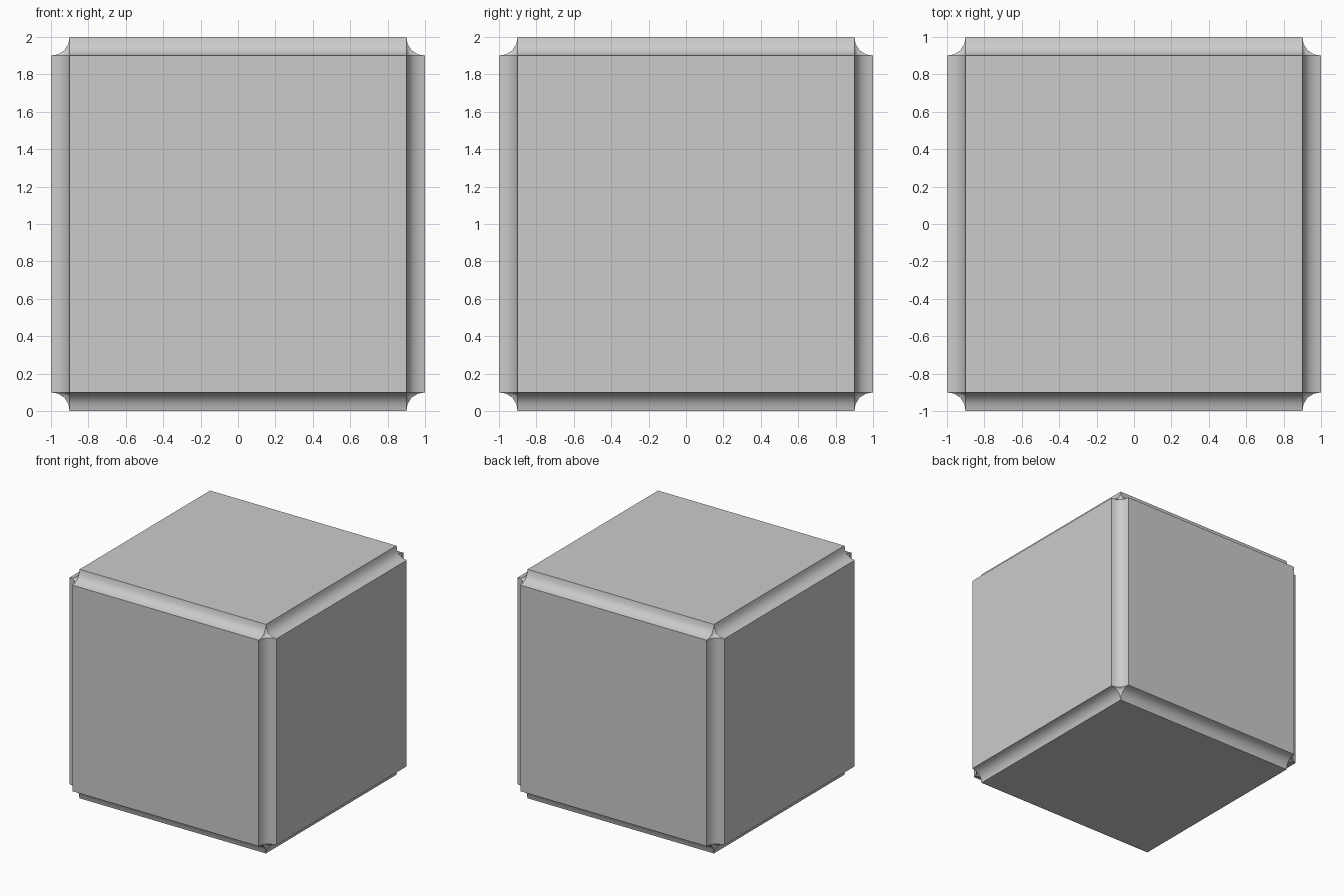
import bpy

if "Cube" in bpy.data.objects:
    bpy.data.objects.remove(bpy.data.objects["Cube"])

# Cube body
bpy.ops.mesh.primitive_cube_add(size=2, location=(0, 0, 1))
cube = bpy.context.object
cube.name = "coved_cube"

# Concave bevel along all edges
bevel = cube.modifiers.new("cove", 'BEVEL')
bevel.width = 0.1
bevel.segments = 4
bevel.profile = 0.08
bevel.limit_method = 'NONE'
bpy.ops.object.modifier_apply(modifier=bevel.name)

# Smooth coves, crisp face borders
bpy.ops.object.shade_smooth_by_angle(angle=0.6)
